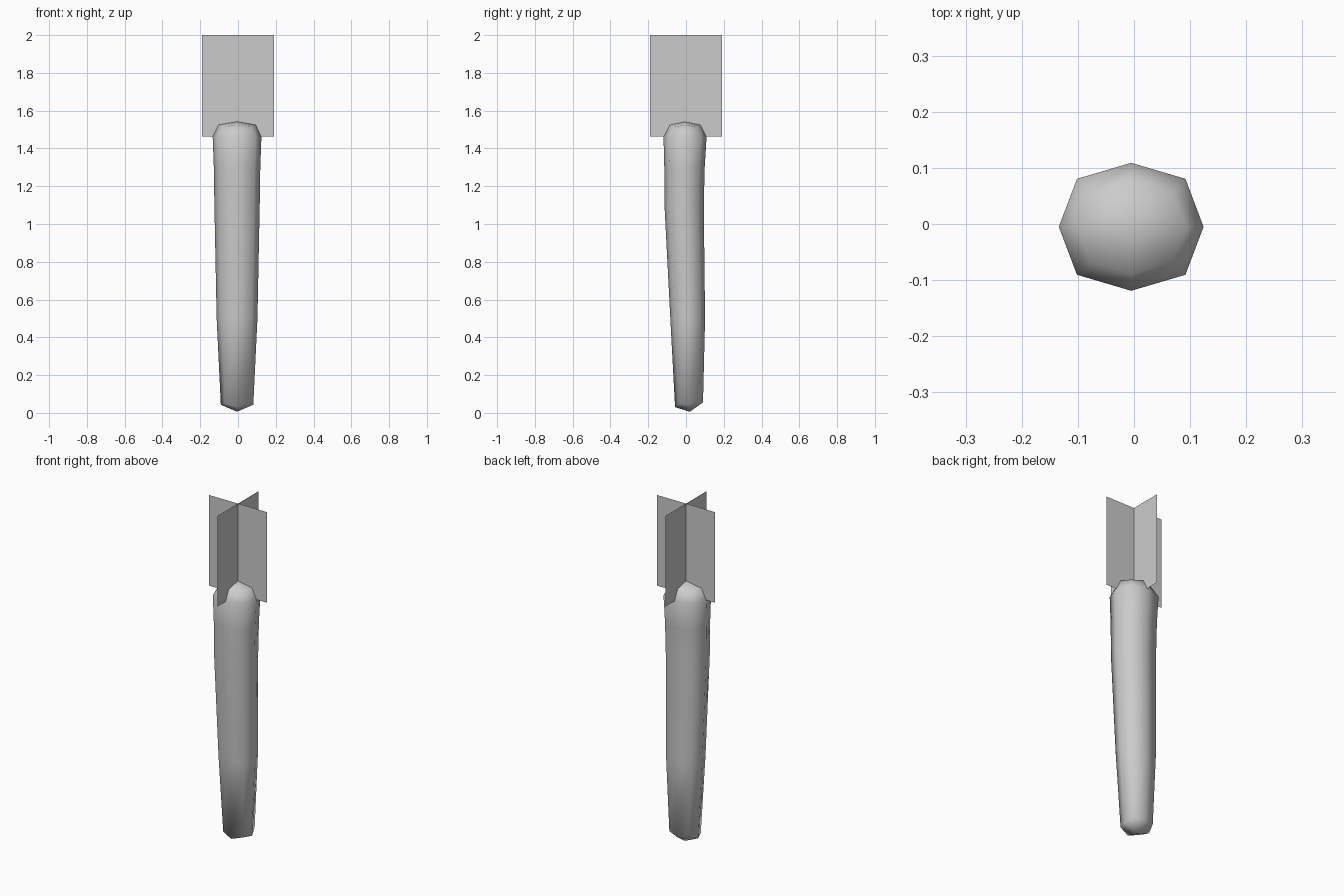
import bpy, bmesh, math

if "Cube" in bpy.data.objects:
    bpy.data.objects.remove(bpy.data.objects["Cube"])

def make_object(name, bm, smooth):
    bmesh.ops.recalc_face_normals(bm, faces=bm.faces)
    for f in bm.faces:
        f.smooth = smooth
    me = bpy.data.meshes.new(name)
    bm.to_mesh(me)
    bm.free()
    ob = bpy.data.objects.new(name, me)
    bpy.context.collection.objects.link(ob)
    return ob

# Handle sections: z, centre y, radius x, radius y, corner z offset, tilt along y
CX = -0.005
SECTIONS = [
    (0.043, 0.016, 0.086, 0.074, 0.015, 0.17),
    (0.50, 0.009, 0.108, 0.092, 0, 0),
    (1.10, -0.010, 0.120, 0.104, 0, 0),
    (1.30, -0.008, 0.123, 0.107, 0, 0),
    (1.462, -0.005, 0.129, 0.114, 0, 0),
    (1.525, -0.005, 0.098, 0.083, -0.012, 0),
]

# Tapered, slightly bent eight-sided handle with domed ends
bm = bmesh.new()
rings = []
for z, cy, rx, ry, dz, tilt in SECTIONS:
    ring = []
    for i in range(8):
        a = i * math.pi / 4
        k = 1.06 if i % 2 else 1.0
        y = ry * k * math.sin(a)
        ring.append(bm.verts.new((CX + rx * k * math.cos(a), cy + y,
                                  z + tilt * y + (dz if i % 2 else 0))))
    rings.append(ring)
for lo, hi in zip(rings, rings[1:]):
    for i in range(8):
        j = (i + 1) % 8
        bm.faces.new((lo[i], lo[j], hi[j], hi[i]))
for ring, tip in ((rings[0], (CX, 0.02, 0.006)), (rings[-1], (CX, -0.005, 1.542))):
    v = bm.verts.new(tip)
    for i in range(8):
        bm.faces.new((ring[i], ring[(i + 1) % 8], v))
make_object("handle", bm, True)

# Two crossed flat flame cards
for name, dx, dy in (("flame_card_x", 0.19, 0), ("flame_card_y", 0, 0.19)):
    bm = bmesh.new()
    bm.faces.new([bm.verts.new((s * dx, s * dy, z))
                  for s, z in ((-1, 1.462), (1, 1.462), (1, 2.0), (-1, 2.0))])
    make_object(name, bm, False)
